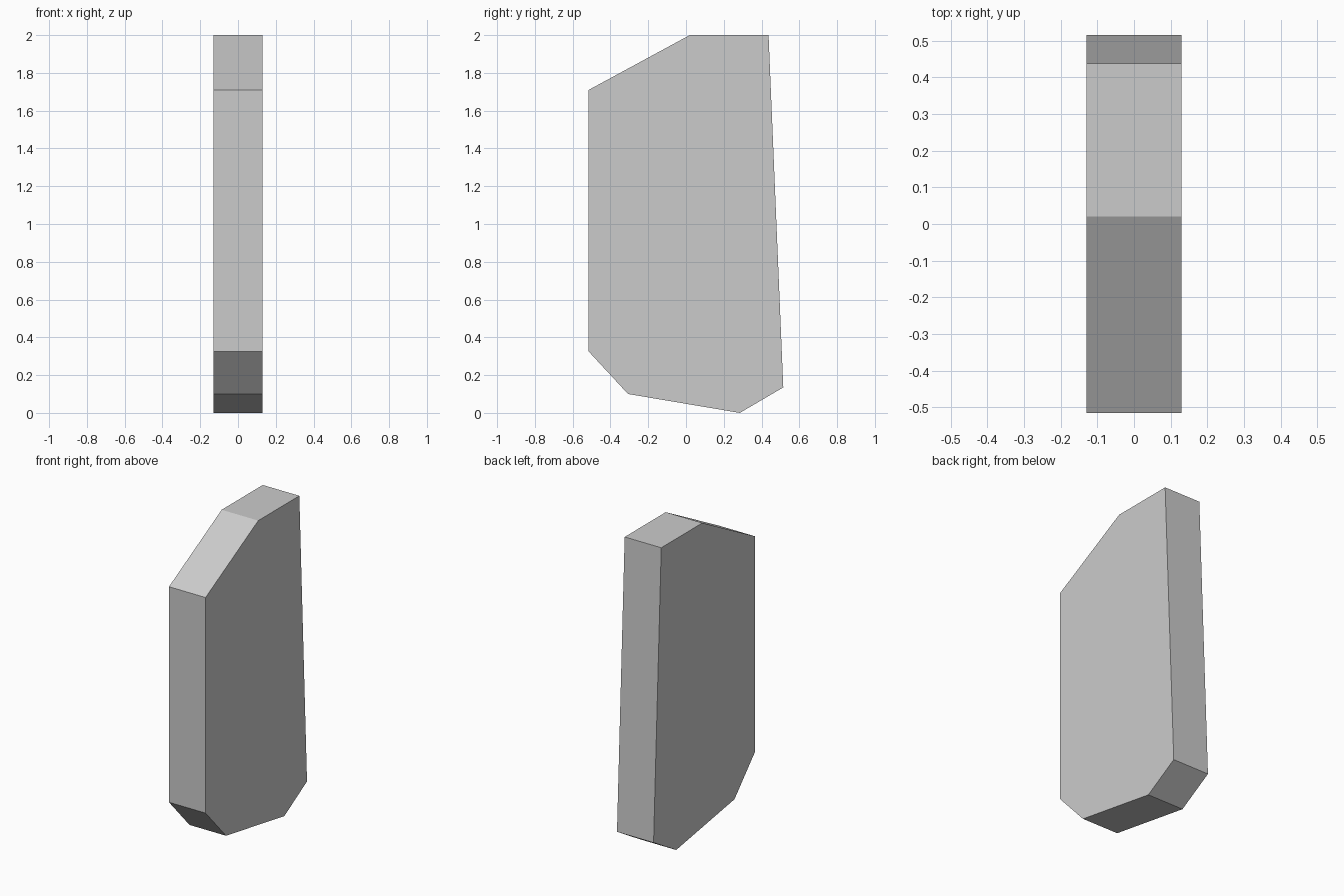
import bpy
import bmesh

if "Cube" in bpy.data.objects:
    bpy.data.objects.remove(bpy.data.objects["Cube"])

HALF_WIDTH = 0.13

# Side outline (y, z), counter-clockwise seen from +x
outline = [(-0.515, 0.325), (-0.307, 0.10), (0.285, 0.0), (0.515, 0.135),
           (0.437, 2.0), (0.02, 2.0), (-0.515, 1.71)]

# Slab: one outline face extruded across the width
bm = bmesh.new()
side = bm.faces.new([bm.verts.new((-HALF_WIDTH, y, z)) for y, z in outline])
ext = bmesh.ops.extrude_face_region(bm, geom=[side], use_keep_orig=True)
moved = [g for g in ext["geom"] if isinstance(g, bmesh.types.BMVert)]
bmesh.ops.translate(bm, verts=moved, vec=(2 * HALF_WIDTH, 0, 0))
bmesh.ops.recalc_face_normals(bm, faces=bm.faces)

mesh = bpy.data.meshes.new("faceted_slab")
bm.to_mesh(mesh)
bm.free()
slab = bpy.data.objects.new("faceted_slab", mesh)
bpy.context.collection.objects.link(slab)
